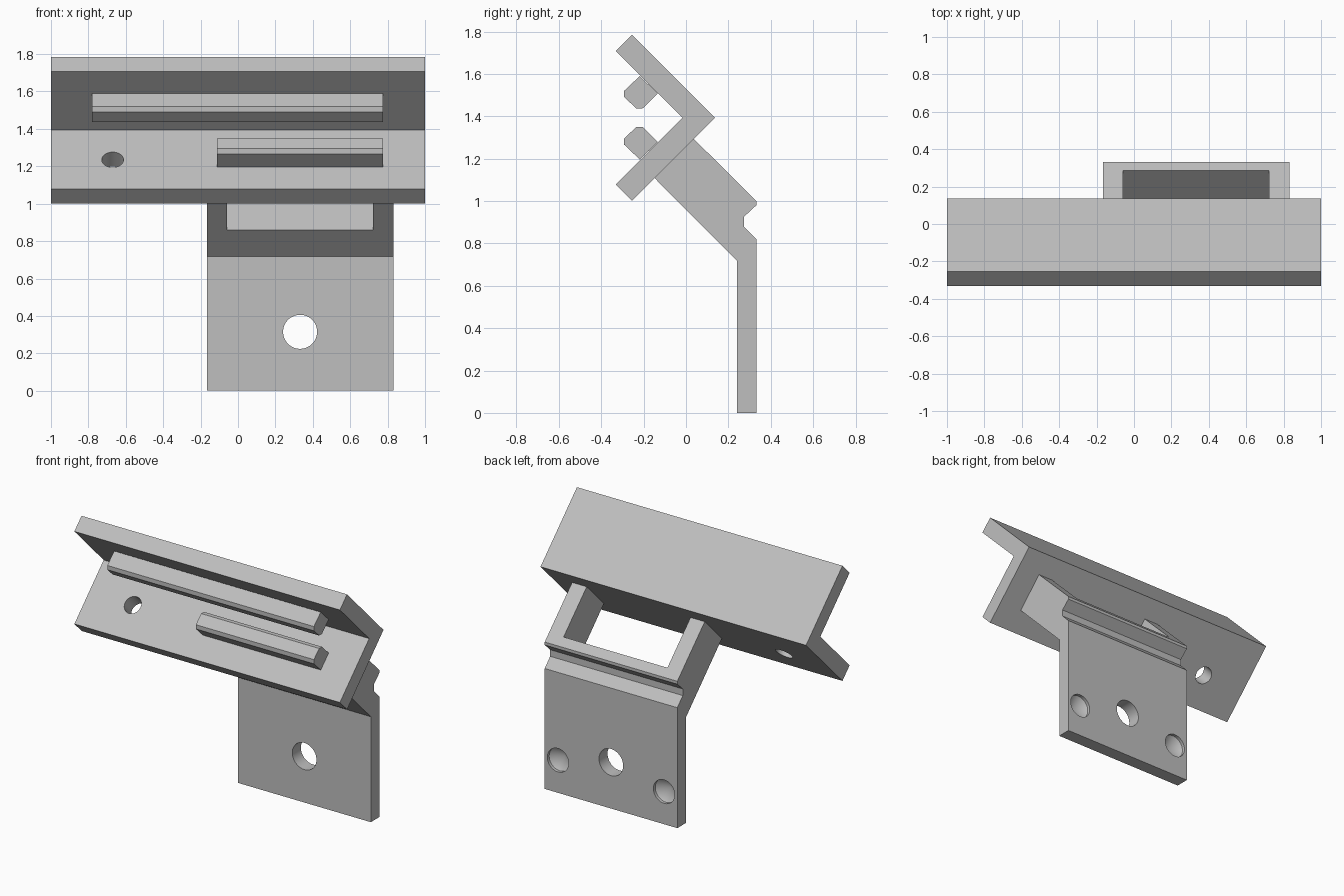
import bpy
import bmesh
from mathutils import Vector

default = bpy.data.objects.get("Cube")
if default:
    bpy.data.objects.remove(default, do_unlink=True)

grey = bpy.data.materials.new("plain grey")
grey.use_nodes = True
colour = (0.52, 0.52, 0.52, 1)
grey.diffuse_color = colour
grey.node_tree.nodes["Principled BSDF"].inputs["Base Color"].default_value = colour


def make_object(name, bm):
    bmesh.ops.recalc_face_normals(bm, faces=bm.faces[:])
    mesh = bpy.data.meshes.new(name)
    bm.to_mesh(mesh)
    bm.free()
    mesh.materials.append(grey)
    obj = bpy.data.objects.new(name, mesh)
    bpy.context.collection.objects.link(obj)
    return obj


def prism(name, profile, x0, x1):
    """Extrude a (y, z) profile along x."""
    bm = bmesh.new()
    face = bm.faces.new([bm.verts.new((x0, y, z)) for y, z in profile])
    moved = bmesh.ops.extrude_face_region(bm, geom=[face])["geom"]
    verts = [v for v in moved if isinstance(v, bmesh.types.BMVert)]
    bmesh.ops.translate(bm, verts=verts, vec=(x1 - x0, 0, 0))
    return make_object(name, bm)


def drill(name, centre, axis, radius, length, tip=0):
    """Round cutter along an axis, with an optional conical tip."""
    bm = bmesh.new()
    bmesh.ops.create_cone(bm, cap_ends=True, cap_tris=True, segments=48,
                          radius1=radius, radius2=radius, depth=length)
    for v in bm.verts:
        if v.co.z > 0 and v.co.xy.length < radius / 2:
            v.co.z += tip
    turn = Vector(axis).to_track_quat("Z", "Y").to_matrix()
    bmesh.ops.rotate(bm, verts=bm.verts[:], cent=(0, 0, 0), matrix=turn)
    bmesh.ops.translate(bm, verts=bm.verts[:], vec=centre)
    return make_object(name, bm)


def cut(target, cutter):
    mod = target.modifiers.new("cut", "BOOLEAN")
    mod.operation = "DIFFERENCE"
    mod.solver = "EXACT"
    mod.object = cutter
    bpy.context.view_layer.objects.active = target
    bpy.ops.object.modifier_apply(modifier=mod.name)
    bpy.data.objects.remove(cutter, do_unlink=True)


# Angled channel, symmetric about its corner height
MID = 1.393
channel = prism("angle_channel", [
    (0.137, MID), (-0.255, MID + 0.392), (-0.332, MID + 0.315),
    (-0.017, MID), (-0.332, MID - 0.315), (-0.255, MID - 0.392)], -1, 1)
cut(channel, drill("channel_hole_cutter", (-0.67, -0.14, 1.20), (0, 1, -1), 0.058, 0.4))

# Chamfered ribs inside the channel
rib = [(-0.218, 0.197), (-0.292, 0.127), (-0.292, 0.098),
       (-0.235, 0.044), (-0.205, 0.044), (-0.133, 0.114)]
for name, side, x0 in (("upper_rib", 1, -0.78), ("lower_rib", -1, -0.113)):
    prism(name, [(y, MID + side * h) for y, h in rib], x0, 0.776)

# Mounting plate with bent arm and rear notch
bracket = prism("mounting_bracket", [
    (0.24, 0), (0.332, 0), (0.332, 0.82), (0.273, 0.88), (0.273, 0.925),
    (0.332, 0.98), (0.332, 1.0), (0.037, 1.293), (-0.148, 1.108), (0.24, 0.718)],
    -0.167, 0.832)

# Open window in the arm
cut(bracket, prism("window_cutter", [
    (0.05, 0.81), (0.34, 1.10), (-0.06, 1.50), (-0.35, 1.21)], -0.06, 0.722))

# Through hole and two conical rear recesses
cut(bracket, drill("plate_hole_cutter", (0.332, 0.29, 0.315), (0, -1, 0), 0.091, 0.4))
for x in (-0.067, 0.732):
    cut(bracket, drill("recess_cutter", (x, 0.362, 0.222), (0, -1, 0), 0.08, 0.1, 0.055))

# Smooth round holes, keep edges sharp
bpy.ops.object.select_all(action="DESELECT")
for obj in (channel, bracket):
    obj.select_set(True)
bpy.context.view_layer.objects.active = bracket
bpy.ops.object.shade_smooth_by_angle(angle=0.5)
